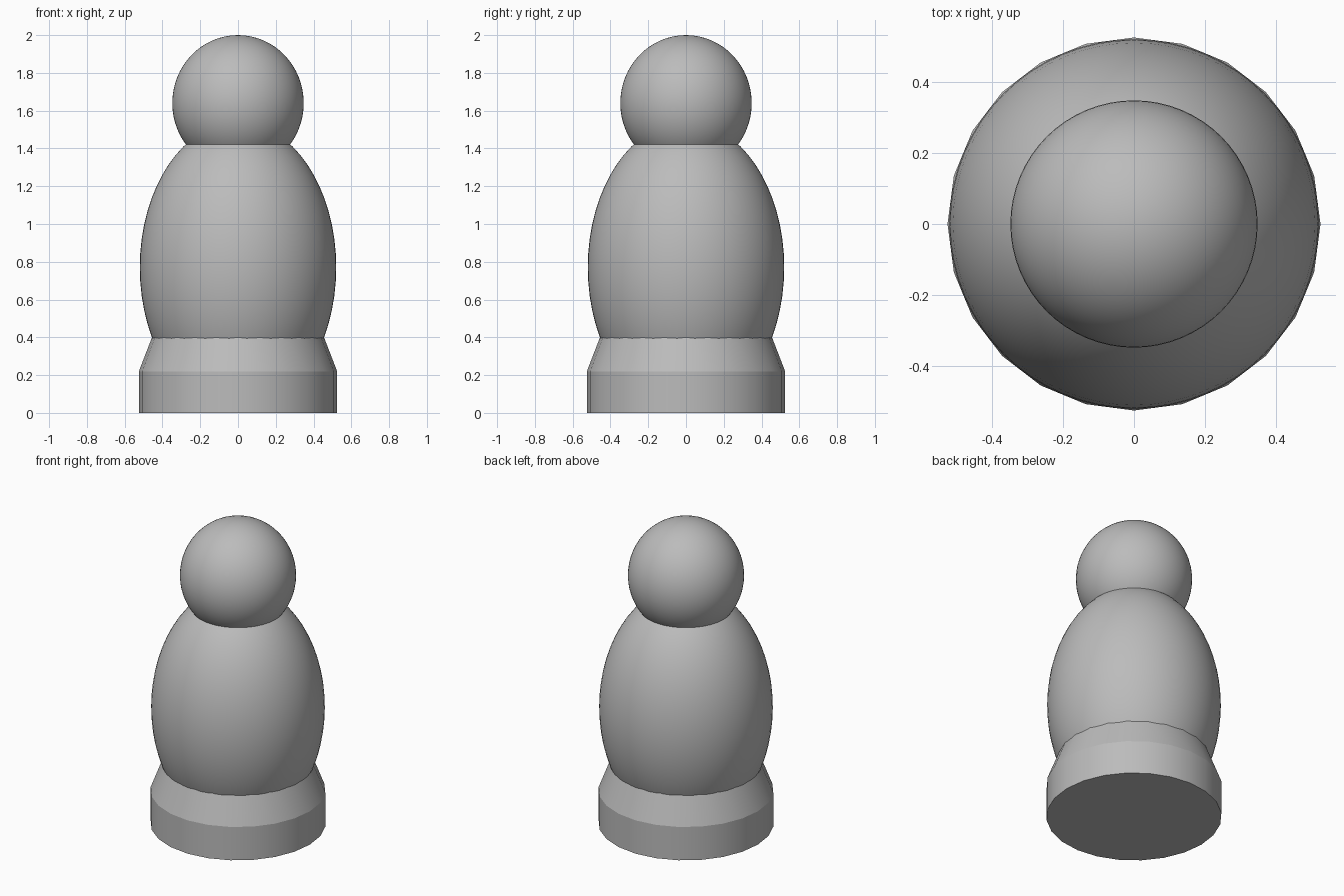
import bpy
import math

cube = bpy.data.objects.get("Cube")
if cube:
    bpy.data.objects.remove(cube, do_unlink=True)

grey = bpy.data.materials.new("plain grey")
grey.use_nodes = True
COLOUR = (0.5, 0.5, 0.5, 1)
grey.diffuse_color = COLOUR
grey.node_tree.nodes["Principled BSDF"].inputs["Base Color"].default_value = COLOUR


def finish(name, angle):
    obj = bpy.context.object
    obj.name = name
    obj.data.materials.append(grey)
    bpy.ops.object.shade_smooth_by_angle(angle=math.radians(angle))
    return obj


def ellipsoid(name, radius, half_height, z):
    bpy.ops.mesh.primitive_uv_sphere_add(segments=64, ring_count=32, radius=1, location=(0, 0, z))
    bpy.context.object.scale = (radius, radius, half_height)
    bpy.ops.object.transform_apply(location=False)
    return finish(name, 60)


# Rounded body and head
ellipsoid("body", 0.52, 0.77, 0.77)
ellipsoid("head", 0.348, 0.36, 1.64)

# Faceted pedestal: straight drum with a tapered collar meeting the body
SIDES = 24
bpy.ops.mesh.primitive_cylinder_add(vertices=SIDES, radius=0.525, depth=0.22, location=(0, 0, 0.11))
finish("base_drum", 30)
bpy.ops.mesh.primitive_cone_add(vertices=SIDES, radius1=0.525, radius2=0.44, depth=0.22, location=(0, 0, 0.33))
finish("base_collar", 30)
